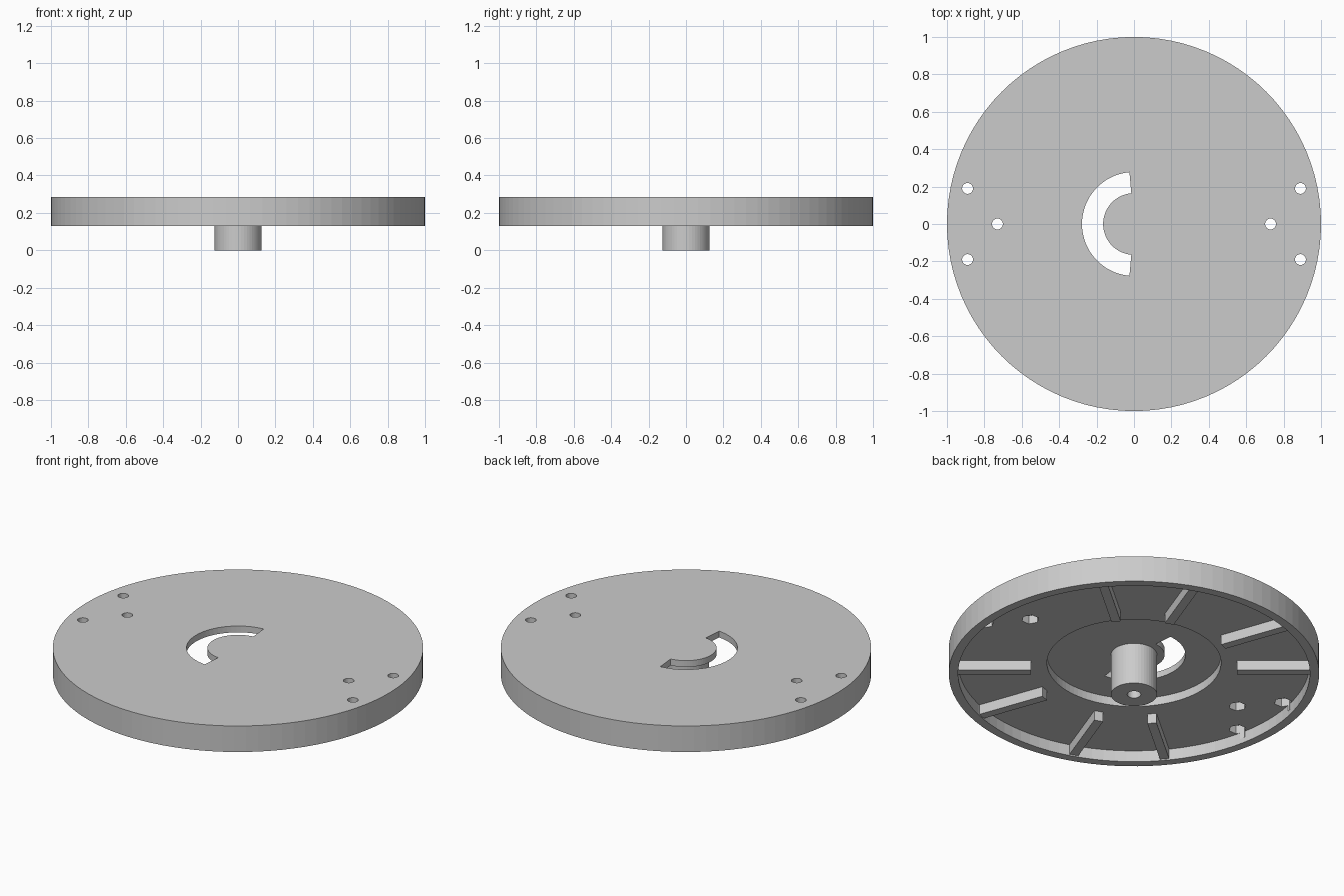
import bpy, bmesh
from math import cos, sin, radians, tau

if "Cube" in bpy.data.objects:
    bpy.data.objects.remove(bpy.data.objects["Cube"])

TOP, FLOOR, UNDER, RIM = 0.285, 0.247, 0.197, 0.13
RIB_BOTTOM = 0.138

grey = bpy.data.materials.new("plain grey")
grey.use_nodes = True
grey.diffuse_color = (0.6, 0.6, 0.6, 1)
grey.node_tree.nodes["Principled BSDF"].inputs["Base Color"].default_value = (0.6, 0.6, 0.6, 1)


def finish(name, bm):
    bmesh.ops.recalc_face_normals(bm, faces=bm.faces)
    mesh = bpy.data.meshes.new(name)
    bm.to_mesh(mesh)
    bm.free()
    obj = bpy.data.objects.new(name, mesh)
    bpy.context.collection.objects.link(obj)
    mesh.materials.append(grey)
    return obj


def prism(name, outline, z0, z1):
    """Extrude a flat outline from z0 up to z1."""
    bm = bmesh.new()
    face = bm.faces.new([bm.verts.new((x, y, z0)) for x, y in outline])
    top = bmesh.ops.extrude_face_region(bm, geom=[face])["geom"]
    verts = [v for v in top if isinstance(v, bmesh.types.BMVert)]
    bmesh.ops.translate(bm, verts=verts, vec=(0, 0, z1 - z0))
    return finish(name, bm)


def circle(r, n, cx=0, cy=0):
    return [(cx + r * cos(tau * i / n), cy + r * sin(tau * i / n)) for i in range(n)]


def lathe(name, profile, n):
    """Turn a radius/height profile, which starts and ends on the axis."""
    bm = bmesh.new()
    rings = []
    for r, z in profile:
        if r == 0:
            rings.append([bm.verts.new((0, 0, z))] * n)
        else:
            rings.append([bm.verts.new((x, y, z)) for x, y in circle(r, n)])
    for a, b in zip(rings, rings[1:]):
        if a[0] is a[1]:
            bm.faces.new(b)
        elif b[0] is b[1]:
            bm.faces.new(a)
        else:
            for i in range(n):
                j = (i + 1) % n
                bm.faces.new((a[i], a[j], b[j], b[i]))
    loose = [v for v in bm.verts if not v.link_faces]
    bmesh.ops.delete(bm, geom=loose, context="VERTS")
    return finish(name, bm)


def cut(target, cutter):
    cutter.hide_render = True
    mod = target.modifiers.new("cut", "BOOLEAN")
    mod.operation = "DIFFERENCE"
    mod.solver = "EXACT"
    mod.object = cutter
    bpy.context.view_layer.objects.active = target
    bpy.ops.object.modifier_apply(modifier=mod.name)
    bpy.data.objects.remove(cutter)


# Round plate with a hanging rim and a round recess under the centre
plate = lathe("plate", [(0, TOP), (1, TOP), (1, RIM), (0.95, RIM), (0.95, UNDER),
                        (0.47, UNDER), (0.47, FLOOR), (0, FLOOR)], 96)

# Half-ring slot on the right of the hub
sweep = [radians(95 + 170 * i / 32) for i in range(33)]
slot = [(0.278 * cos(a), 0.278 * sin(a)) for a in sweep]
slot += [(0.165 * cos(a), 0.165 * sin(a)) for a in reversed(sweep)]
cut(plate, prism("slot_cutter", slot, 0.15, 0.4))

# Bolt holes with hexagonal nut pockets below
for side in (-1, 1):
    for x, y in ((0.73, 0), (0.89, 0.19), (0.89, -0.19)):
        cut(plate, prism("hole_cutter", circle(0.029, 24, side * x, y), 0.1, 0.4))
        cut(plate, prism("pocket_cutter", circle(0.048, 6, side * x, y), 0.16, FLOOR))

# Hub post with a blind bore from below
lathe("hub_post", [(0, FLOOR + 0.005), (0.125, FLOOR + 0.005), (0.125, 0),
                   (0.037, 0), (0.037, 0.2), (0, 0.2)], 48)

# Radial stiffening ribs, grouped around the front and the back
for angle in (40, 70, 110, 140, 220, 250, 290, 320):
    c, s = cos(radians(angle)), sin(radians(angle))
    corners = ((0.557, -0.025), (0.96, -0.025), (0.96, 0.025), (0.557, 0.025))
    outline = [(r * c - t * s, r * s + t * c) for r, t in corners]
    prism(f"rib_{angle}", outline, RIB_BOTTOM, UNDER + 0.01)
